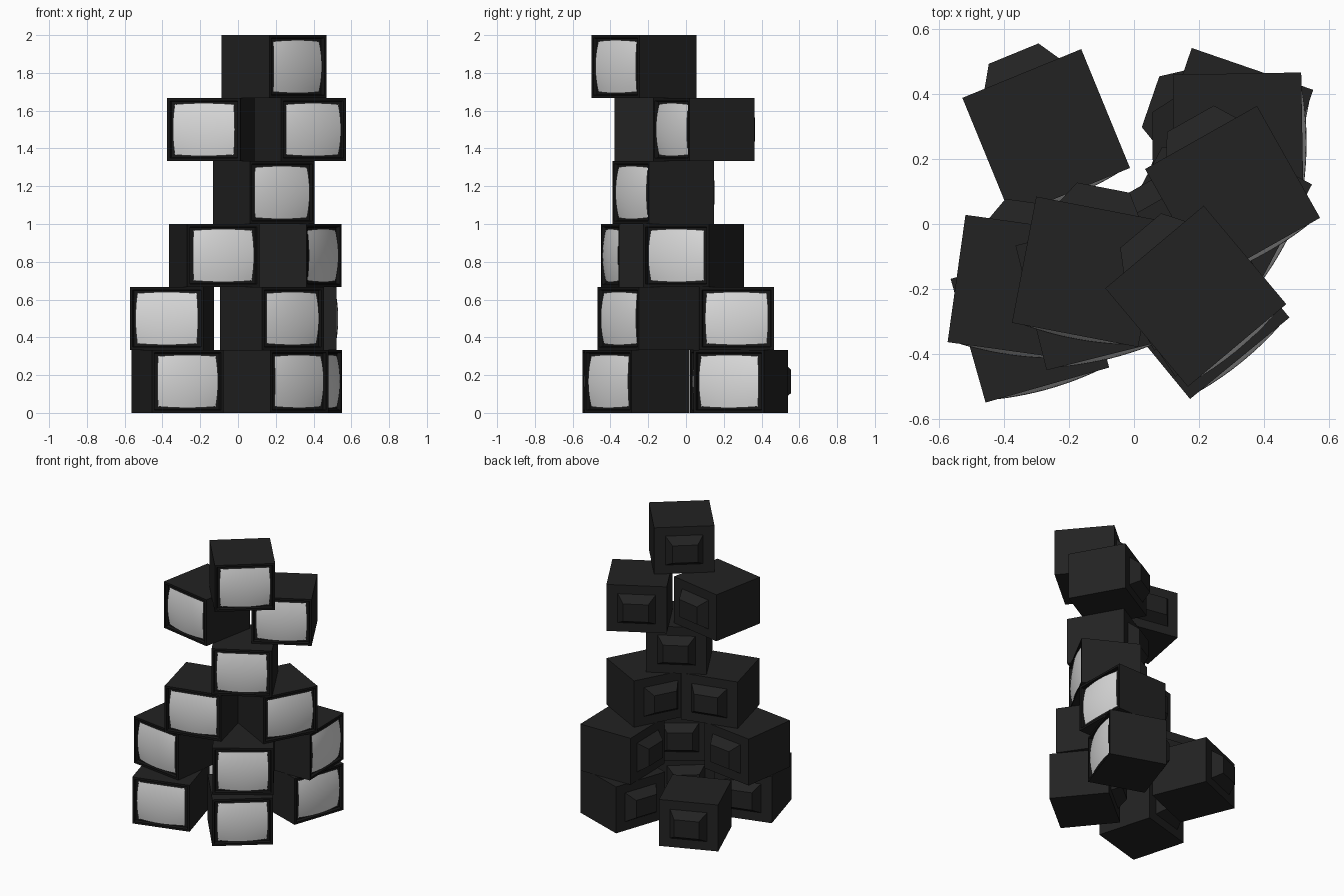
import bpy, bmesh
from math import radians
from mathutils import Matrix, Vector

if "Cube" in bpy.data.objects:
    bpy.data.objects.remove(bpy.data.objects["Cube"], do_unlink=True)

SIDE = 0.395      # cabinet width and depth
TALL = 2 / 6      # one sixth of the stack
HALF = SIDE / 2


def material(name, value):
    m = bpy.data.materials.new(name)
    m.use_nodes = True
    colour = (value, value, value, 1)
    m.diffuse_color = colour
    m.node_tree.nodes["Principled BSDF"].inputs["Base Color"].default_value = colour
    return m


CHARCOAL = material("charcoal_plastic", 0.016)
BLACK = material("black_bezel", 0.008)
GLASS = material("pale_grey_glass", 0.72)


def finish(bm, name, *mats):
    mesh = bpy.data.meshes.new(name)
    bm.to_mesh(mesh)
    bm.free()
    for m in mats:
        mesh.materials.append(m)
    return mesh


def cabinet_mesh():
    # box with a black front frame and a shallow recess
    bm = bmesh.new()
    bmesh.ops.create_cube(bm, size=1, matrix=Matrix.Diagonal((SIDE, SIDE, TALL, 1)))
    front = [f for f in bm.faces if f.normal.y < -0.9]
    for thickness, depth in ((0.021, 0), (0.005, -0.022)):
        ring = bmesh.ops.inset_individual(bm, faces=front, thickness=thickness, depth=depth)
        for f in ring["faces"] + front:
            f.material_index = 1
    return finish(bm, "cabinet", CHARCOAL, BLACK)


def screen_mesh():
    # bulging glass with barrel-shaped edges
    bm = bmesh.new()
    bmesh.ops.create_grid(bm, x_segments=14, y_segments=12, size=1)
    for v in bm.verts:
        u, w = v.co.x, v.co.y
        v.co = Vector((0.167 * u * (1 - 0.05 * w * w),
                       0.014 * (u * u + w * w) - HALF - 0.013,
                       0.140 * w * (1 - 0.05 * u * u)))
    bmesh.ops.recalc_face_normals(bm, faces=bm.faces)
    if sum(f.normal.y for f in bm.faces) > 0:
        bmesh.ops.reverse_faces(bm, faces=bm.faces)
    for f in bm.faces:
        f.smooth = True
    return finish(bm, "screen", GLASS)


def housing_mesh():
    # tapered tube cover on the back
    bm = bmesh.new()
    bmesh.ops.create_cube(bm, size=1)
    for v in bm.verts:
        outer = v.co.y > 0
        w, h = (0.165, 0.125) if outer else (0.25, 0.21)
        v.co = Vector((v.co.x * w, HALF + (0.066 if outer else -0.002), v.co.z * h))
    return finish(bm, "rear_housing", CHARCOAL)


PARTS = [cabinet_mesh(), screen_mesh(), housing_mesh()]

# each layer from the ground up: x, y, turn in degrees
LAYERS = [
    [(-0.32, -0.305, 15.8), (0.20, -0.26, 39.3), (0.30, 0.29, 71), (-0.27, 0.28, 22.3)],
    [(-0.35, -0.195, -8), (0.18, -0.195, 34), (0.32, 0.265, 91)],
    [(-0.125, -0.21, 14), (0.28, 0.04, 62)],
    [(0.137, -0.12, 29.5)],
    [(0.303, 0.094, 29.4), (-0.144, -0.147, -10.9)],
    [(0.19, -0.222, 40)],
]

count = 0
for level, layer in enumerate(LAYERS):
    for x, y, turn in layer:
        count += 1
        for mesh in PARTS:
            ob = bpy.data.objects.new(f"{mesh.name}_{count}", mesh)
            ob.location = (x, y, (level + 0.5) * TALL)
            ob.rotation_euler.z = radians(turn)
            bpy.context.collection.objects.link(ob)
